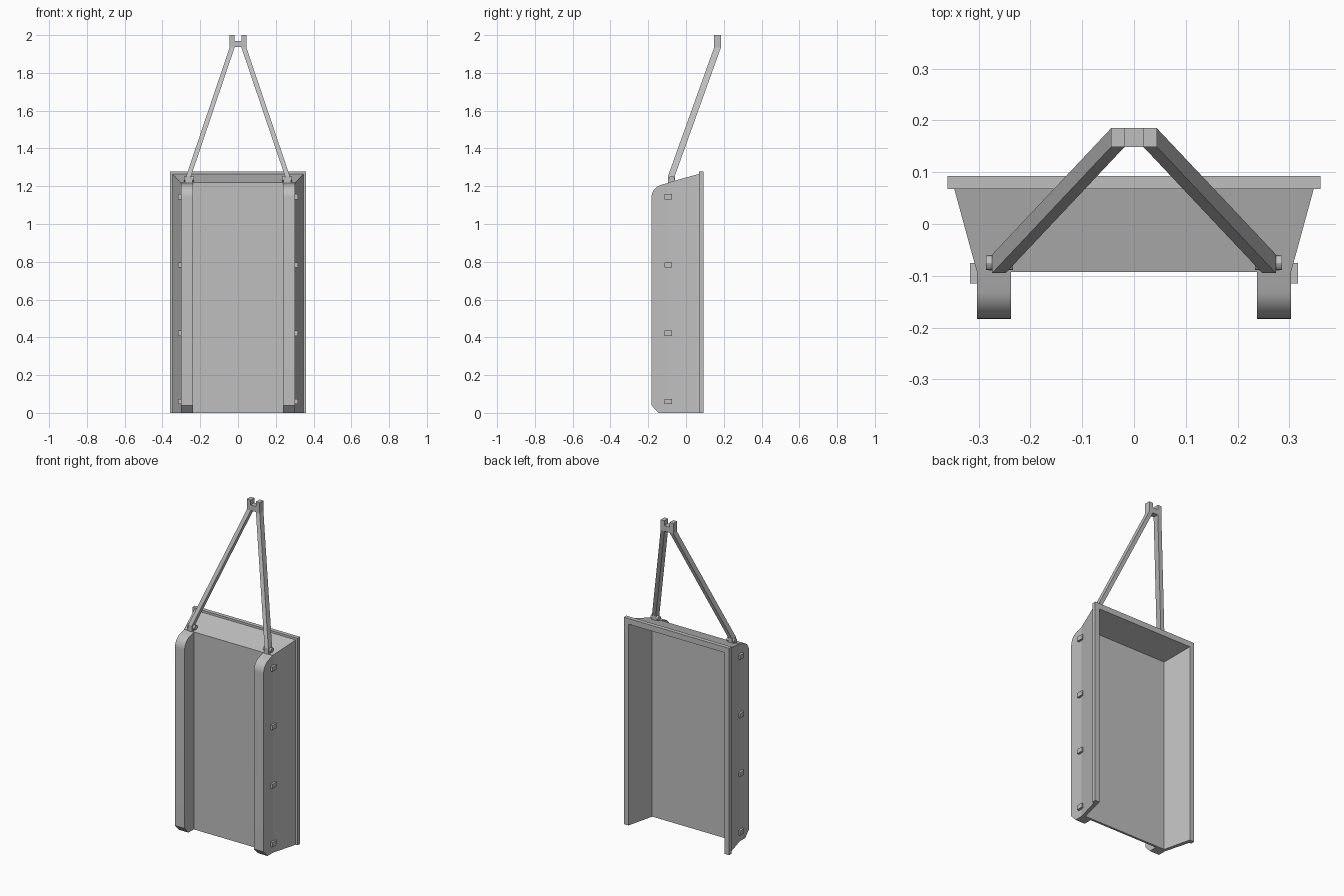
import bpy, bmesh, math
from mathutils import Matrix

cube = bpy.data.objects.get("Cube")
if cube:
    bpy.data.objects.remove(cube, do_unlink=True)

grey = bpy.data.materials.new("plain grey")
grey.use_nodes = True
colour = (0.52, 0.52, 0.52, 1)
grey.diffuse_color = colour
grey.node_tree.nodes["Principled BSDF"].inputs["Base Color"].default_value = colour


def finish(bm, name, smooth=False):
    """Turn a bmesh into a named, coloured object."""
    bmesh.ops.recalc_face_normals(bm, faces=bm.faces)
    mesh = bpy.data.meshes.new(name)
    bm.to_mesh(mesh)
    bm.free()
    mesh.materials.append(grey)
    obj = bpy.data.objects.new(name, mesh)
    bpy.context.collection.objects.link(obj)
    if smooth:
        bpy.ops.object.select_all(action='DESELECT')
        obj.select_set(True)
        bpy.context.view_layer.objects.active = obj
        bpy.ops.object.shade_smooth_by_angle(angle=math.radians(30))
    return obj


def box(name, centre, size):
    bm = bmesh.new()
    bmesh.ops.create_cube(bm, size=1, matrix=Matrix.Translation(centre) @ Matrix.Diagonal((*size, 1)))
    return finish(bm, name)


def extrude_x(name, profile, x0, x1, smooth=False):
    """Extrude a (y, z) outline along x."""
    bm = bmesh.new()
    face = bm.faces.new([bm.verts.new((x0, y, z)) for y, z in profile])
    new = bmesh.ops.extrude_face_region(bm, geom=[face])["geom"]
    bmesh.ops.translate(bm, vec=(x1 - x0, 0, 0),
                        verts=[v for v in new if isinstance(v, bmesh.types.BMVert)])
    return finish(bm, name, smooth)


def tray():
    """Flared shell, open at the back and at the foot, with a rim flange."""
    # Arches from the outer front panel, around the rim, to the inner panel: half width, y, top
    arches = [(0.303, -0.093, 1.22), (0.347, 0.068, 1.265), (0.36, 0.068, 1.278),
              (0.36, 0.093, 1.278), (0.328, 0.093, 1.243), (0.286, -0.079, 1.205)]
    bm = bmesh.new()
    rings = [[bm.verts.new(p) for p in ((-w, y, 0), (-w, y, z), (w, y, z), (w, y, 0))]
             for w, y, z in arches]
    for a, b in zip(rings, rings[1:]):
        for i in range(3):
            bm.faces.new((a[i], a[i + 1], b[i + 1], b[i]))
    bm.faces.new(rings[0])
    bm.faces.new(rings[-1])
    bm.faces.new([r[0] for r in rings] + [r[3] for r in reversed(rings)])
    finish(bm, "tray")


def pole(name, side):
    """Tow pole: rectangular sections stacked from hinge to top fork."""
    sections = [(0.261, -0.077, 1.215), (0.261, -0.077, 1.255),
                (0.031, 0.167, 1.935), (0.031, 0.167, 2.0)]
    bm = bmesh.new()
    rings = []
    for x, y, z in sections:
        rings.append([bm.verts.new((side * x + dx * 0.013, y + dy * 0.018, z))
                      for dx, dy in ((-1, -1), (1, -1), (1, 1), (-1, 1))])
    for a, b in zip(rings, rings[1:]):
        for i in range(4):
            j = (i + 1) % 4
            bm.faces.new((a[i], a[j], b[j], b[i]))
    bm.faces.new(rings[0])
    bm.faces.new(rings[-1])
    finish(bm, name)


def hinge_pin(name, side):
    bm = bmesh.new()
    place = Matrix.Translation((side * 0.26, -0.075, 1.24)) @ Matrix.Rotation(math.pi / 2, 4, 'Y')
    bmesh.ops.create_cone(bm, cap_ends=True, segments=12, radius1=0.014, radius2=0.014,
                          depth=0.052, matrix=place)
    finish(bm, name, True)


tray()

# Runner outline: chamfered foot, rounded head
arc = [math.radians(180 - 7.5 * i) for i in range(11)]
runner = [(-0.085, 0), (-0.145, 0), (-0.183, 0.04)]
runner += [(-0.113 + 0.07 * math.cos(a), 1.14 + 0.07 * math.sin(a)) for a in arc]
runner += [(-0.085, 1.22)]

for label, side in (("left", 1), ("right", -1)):
    extrude_x(label + "_runner", runner, side * 0.237, side * 0.303, True)
    for n in range(4):
        box(f"{label}_side_peg_{n + 1}", (side * 0.302, -0.095, 0.06 + n * 0.3615),
            (0.03, 0.04, 0.028))
    pole(label + "_tow_pole", side)
    hinge_pin(label + "_hinge_pin", side)
    box(label + "_hinge_foot", (side * 0.261, -0.075, 1.225), (0.04, 0.03, 0.02))

# Bridge joining both poles under the fork notch
box("fork_bridge", (0, 0.167, 1.953), (0.05, 0.036, 0.034))
